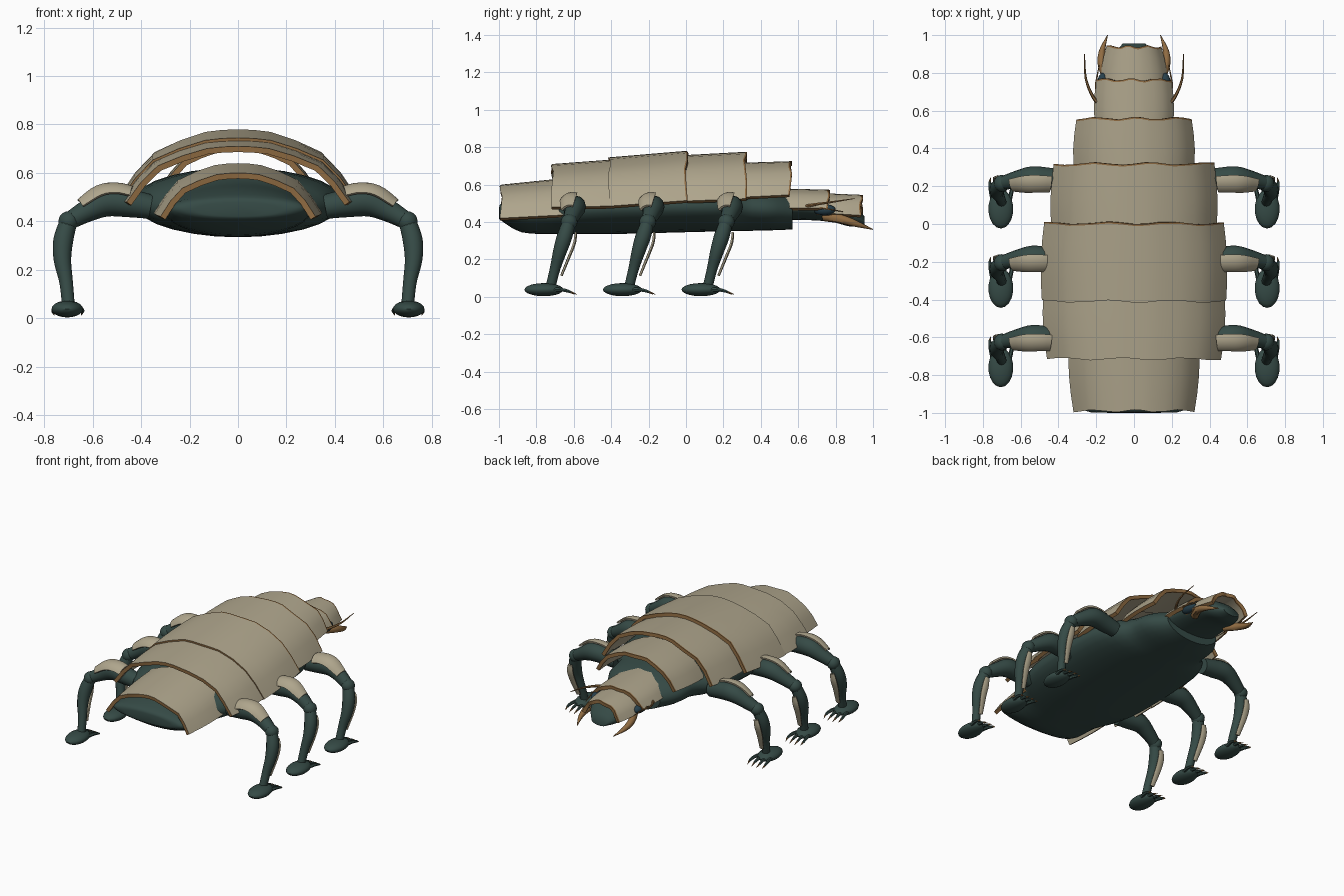
import bpy, bmesh, math
from mathutils import Vector

cube = bpy.data.objects.get("Cube")
if cube:
    bpy.data.objects.remove(cube)


def material(name, rgb):
    m = bpy.data.materials.new(name)
    m.use_nodes = True
    m.diffuse_color = (*rgb, 1)
    m.node_tree.nodes["Principled BSDF"].inputs["Base Color"].default_value = (*rgb, 1)
    return m


TAN = material("tan_shell", (0.43, 0.38, 0.265))
BROWN = material("brown_horn", (0.28, 0.15, 0.055))
GREEN = material("dark_green_skin", (0.036, 0.069, 0.061))
DARK = material("dark_eye", (0.02, 0.05, 0.07))


def finish(name, bm, mats, mirror=False, thick=0):
    me = bpy.data.meshes.new(name)
    bm.to_mesh(me)
    bm.free()
    for m in mats:
        me.materials.append(m)
    for p in me.polygons:
        p.use_smooth = True
    me.set_sharp_from_angle(angle=math.radians(45))
    ob = bpy.data.objects.new(name, me)
    bpy.context.collection.objects.link(ob)
    if thick:
        s = ob.modifiers.new("thickness", 'SOLIDIFY')
        s.thickness = thick
        s.offset = -1
        s.material_offset_rim = len(mats) - 1
        ob.modifiers.new("crisp_rim", 'EDGE_SPLIT').split_angle = math.radians(45)
    if mirror:
        ob.modifiers.new("mirror", 'MIRROR').use_axis = (True, False, False)
    return ob


def loft(rings, closed=True):
    """Skin a list of equal point rings; closed rings also get end caps."""
    bm = bmesh.new()
    vs = [[bm.verts.new(p) for p in r] for r in rings]
    n = len(rings[0])
    for a, b in zip(vs, vs[1:]):
        for i in range(n if closed else n - 1):
            j = (i + 1) % n
            bm.faces.new((a[i], a[j], b[j], b[i]))
    if closed:
        bm.faces.new(vs[0])
        bm.faces.new(vs[-1])
        bmesh.ops.recalc_face_normals(bm, faces=bm.faces)
    return bm


def spline(pts, steps=4):
    """Smooth a path of (x, y, z, radius) points."""
    pts = [Vector(p) for p in pts]
    ext = [pts[0] * 2 - pts[1]] + pts + [pts[-1] * 2 - pts[-2]]
    out = []
    for a, b, c, d in zip(ext, ext[1:], ext[2:], ext[3:]):
        for k in range(steps):
            t = k / steps
            out.append(b + (c - a) * (t / 2) + (a * 2 - b * 5 + c * 4 - d) * (t * t / 2)
                       + (b * 3 - a - c * 3 + d) * (t ** 3 / 2))
    return out + [pts[-1]]


def tube(path, ref, sides=12, arc=None):
    """Rings of varying radius along a path; arc limits it to a strip."""
    path = spline(path)
    lo, hi = arc or (0, 360)
    count = sides if arc is None else sides + 1
    rings = []
    for i, p in enumerate(path):
        t = (path[min(i + 1, len(path) - 1)] - path[max(i - 1, 0)]).to_3d().normalized()
        side = t.cross(Vector(ref)).normalized()
        up = side.cross(t)
        angs = [math.radians(lo + (hi - lo) * k / sides) for k in range(count)]
        rings.append([p.to_3d() + (side * math.cos(a) + up * math.sin(a)) * p.w for a in angs])
    return loft(rings, arc is None)


def ball(name, mat, loc, size):
    bm = bmesh.new()
    bmesh.ops.create_uvsphere(bm, u_segments=18, v_segments=10, radius=1)
    for v in bm.verts:
        v.co = Vector(loc) + v.co * Vector(size)
    finish(name, bm, [mat], True)


def oval(y, w, z0, z1, n=28):
    return [Vector((w * math.cos(a), y, (z0 + z1) / 2 + (z1 - z0) / 2 * math.sin(a)))
            for a in (math.tau * k / n for k in range(n))]


# Soft body and head: y, half width, bottom, top
BODY = [(-1, .12, .42, .47), (-.985, .27, .405, .50), (-.88, .295, .345, .535),
        (-.72, .31, .335, .56), (-.6, .385, .335, .6), (-.4, .43, .335, .62),
        (0, .43, .345, .62), (.2, .39, .35, .61), (.31, .305, .352, .6),
        (.45, .28, .355, .58), (.57, .2, .36, .55)]
finish("body", loft([oval(*r) for r in spline(BODY, 3)]), [GREEN])
HEAD = [(.5, .2, .41, .55), (.65, .185, .41, .54), (.78, .16, .40, .52),
        (.88, .12, .375, .5), (.955, .06, .38, .43)]
finish("head", loft([oval(*r) for r in spline(HEAD, 3)]), [GREEN])

# Overlapping back plates: y0, y1, half widths, bottoms, tops, brown lip at y1
ARCH = [(0, 1), (.14, .99), (.28, .96), (.5, .83), (.72, .65), (.87, .36), (1, 0)]
PROFILE = [(-u, v) for u, v in ARCH[:0:-1]] + ARCH
PLATES = [("tail", -.99, -.6, .32, .345, .42, .44, .60, .64, False),
          ("rear", -.715, -.38, .46, .48, .48, .485, .71, .735, False),
          ("middle", -.41, .005, .488, .475, .485, .515, .745, .78, True),
          ("shoulder", -.05, .32, .435, .425, .51, .525, .755, .775, True),
          ("collar", .25, .56, .315, .305, .53, .545, .715, .725, True),
          ("neck", .46, .765, .2, .2, .475, .475, .58, .572, True),
          ("head", .7, .94, .175, .145, .45, .435, .555, .545, True)]
for name, y0, y1, w0, w1, b0, b1, t0, t1, lip in PLATES:
    rings = []
    edge = 1 - .009 / (y1 - y0)
    for t in (0, .25, .5, .75, edge, 1):
        w = w0 + (w1 - w0) * t + .012 * math.sin(math.pi * t)
        b, h = b0 + (b1 - b0) * t, t0 + (t1 - t0) * t
        rings.append([Vector((w * u, y0 + (y1 - y0) * t + .007 * math.sin(u * 9 + y0 * 5),
                              b + (h - b) * v)) for u, v in PROFILE])
    bm = loft(rings, False)
    bm.normal_update()
    if sum(f.normal.z for f in bm.faces) < 0:
        bmesh.ops.reverse_faces(bm, faces=bm.faces)
    bm.faces.ensure_lookup_table()
    if lip:
        for f in bm.faces[-(len(PROFILE) - 1):]:
            f.material_index = 1
    finish(name + "_plate", bm, [TAN, BROWN], thick=.024)

# Legs: three mirrored pairs, each stepped along the body
Z, Y = (0, 0, 1), (0, 1, 0)
for place, dy in (("front", 0), ("middle", -.42), ("rear", -.84)):
    def at(pts):
        return [(x, y + dy, z, r) for x, y, z, r in pts]

    thigh = at([(.36, .24, .46, .05), (.45, .24, .475, .058), (.54, .245, .48, .06),
                (.62, .235, .445, .047), (.70, .215, .40, .036)])
    finish(place + "_thigh", tube(thigh, Z), [GREEN], True)
    guard = at([(.45, .232, .474, .062), (.50, .235, .482, .066),
                (.56, .234, .474, .066), (.635, .224, .44, .046)])
    finish(place + "_thigh_guard", tube(guard, Z, 8, (28, 108)), [TAN], True, .012)
    ball(place + "_knee", GREEN, (.70, .215 + dy, .40), (.042, .045, .042))
    shin = at([(.70, .215, .40, .036), (.722, .19, .32, .041), (.725, .165, .24, .036),
               (.71, .14, .15, .028), (.70, .115, .05, .026)])
    finish(place + "_shin", tube(shin, Y), [GREEN], True)
    calf = at([(.715, .225, .35, .024), (.722, .208, .30, .036),
               (.722, .184, .23, .033), (.708, .152, .12, .02)])
    finish(place + "_calf_guard", tube(calf, Y, 6, (58, 122)), [TAN], True, .01)
    ball(place + "_foot", GREEN, (.705, .08 + dy, .038), (.066, .104, .035))
    for k in range(4):
        s = (k - 1.5) / 1.5
        x = .703 + .042 * s
        claw = at([(x, .12, .036, .013), (x + .012 * s, .17, .038, .011),
                   (x + .018 * s, .215, .028, .008), (x + .014 * s, .265 - .02 * abs(s), .012, .001)])
        bm = tube(claw, Z, 6)
        for f in bm.faces:
            f.material_index = int(f.calc_center_median().y > .225 + dy)
        finish(f"{place}_claw_{k + 1}", bm, [GREEN, BROWN], True)

# Jaws, feelers and eyes
finish("jaw", tube([(.12, .74, .43, .026), (.165, .83, .415, .024),
                    (.17, .91, .39, .017), (.14, 1, .36, .002)], Z, 8), [BROWN], True)
finish("feeler", tube([(.17, .62, .475, .01), (.215, .67, .49, .009),
                       (.255, .77, .505, .006), (.262, .9, .525, .002)], Z, 6), [BROWN], True)
finish("lower_feeler", tube([(.15, .66, .48, .008), (.2, .72, .475, .006),
                             (.185, .84, .455, .002)], Z, 6), [BROWN], True)
ball("eye", DARK, (.165, .74, .465), (.03, .06, .03))
